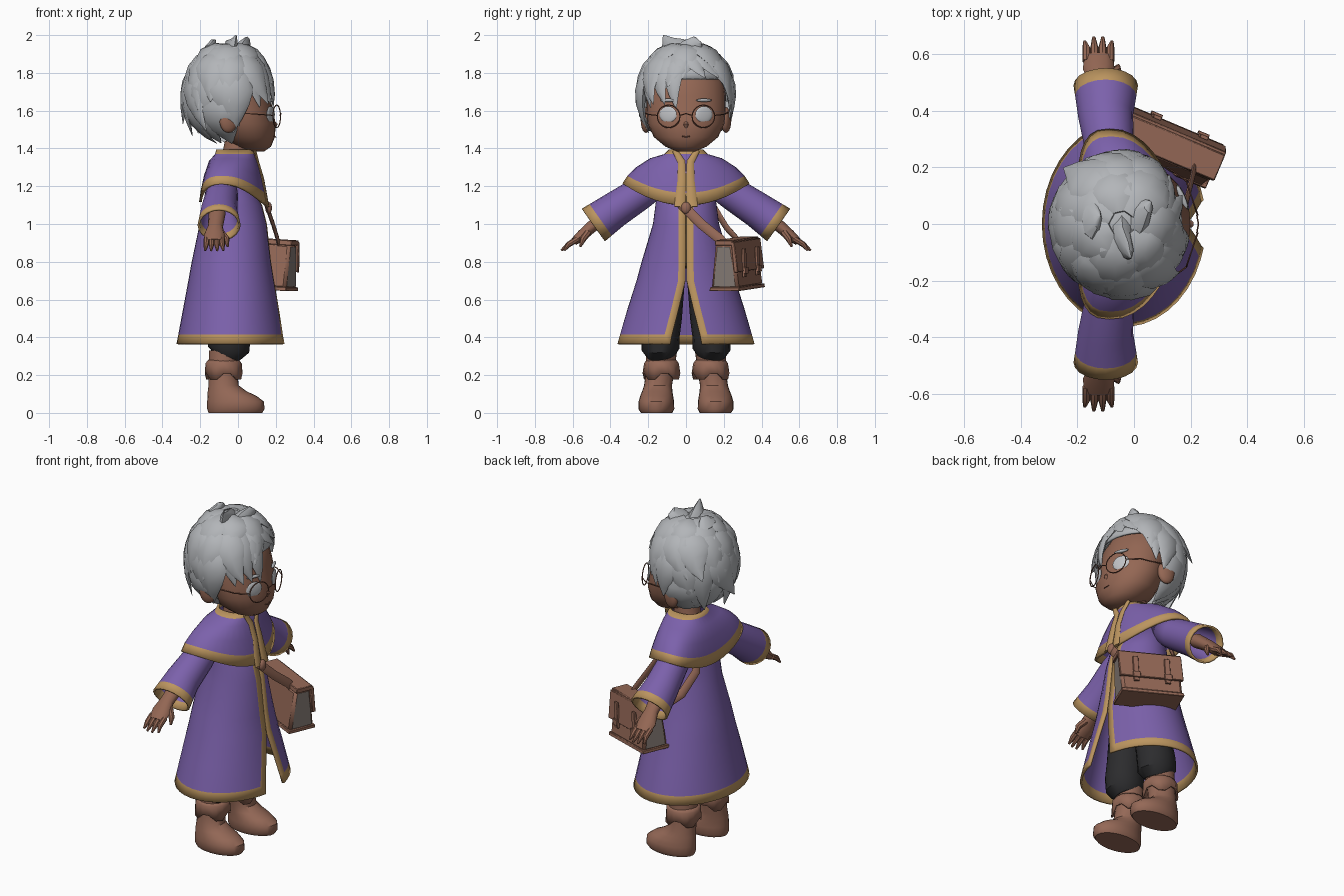
import bpy, bmesh, math, random
from math import sin, cos, pi, radians, asin
from mathutils import Vector, Matrix

random.seed(4)
cube = bpy.data.objects.get("Cube")
if cube:
    bpy.data.objects.remove(cube, do_unlink=True)


def material(name, *rgb):
    m = bpy.data.materials.new(name)
    m.use_nodes = True
    m.diffuse_color = (*rgb, 1)
    m.node_tree.nodes["Principled BSDF"].inputs["Base Color"].default_value = (*rgb, 1)
    return m


PURPLE = material("purple cloth", .2, .12, .41)
GOLD = material("gold trim", .5, .3, .115)
SKIN = material("brown skin", .295, .135, .088)
LEATHER = material("brown leather", .3, .14, .095)
HAIR = material("silver hair", .45, .465, .485)
DARK = material("charcoal cloth", .025, .025, .027)
LINING = material("grey canvas", .24, .2, .18)
EYE = material("pale eye", .54, .55, .57)
RIM = material("brown rim", .17, .07, .045)


def finish(name, bm, mats, thick=0, angle=40):
    bmesh.ops.recalc_face_normals(bm, faces=bm.faces)
    me = bpy.data.meshes.new(name)
    bm.to_mesh(me)
    bm.free()
    for m in mats:
        me.materials.append(m)
    ob = bpy.data.objects.new(name, me)
    bpy.context.collection.objects.link(ob)
    bpy.ops.object.select_all(action='DESELECT')
    ob.select_set(True)
    bpy.context.view_layer.objects.active = ob
    bpy.ops.object.shade_smooth_by_angle(angle=radians(angle))
    if thick:
        mod = ob.modifiers.new("thickness", 'SOLIDIFY')
        mod.thickness = thick
    return ob


def skin_rows(bm, rows, closed=True, caps=True, rule=None):
    """Join rows of points with quads; rule(row, column) gives the material slot."""
    vs = [[bm.verts.new(p) for p in row] for row in rows]
    n = len(rows[0])
    for i in range(len(rows) - 1):
        for j in range(n if closed else n - 1):
            k = (j + 1) % n
            f = bm.faces.new((vs[i][j], vs[i][k], vs[i + 1][k], vs[i + 1][j]))
            f.material_index = rule(i, j) if rule else 0
    if caps:
        bm.faces.new(vs[0])
        bm.faces.new(vs[-1])


def sweep_rows(path, radii, ref, n):
    """Elliptical rings along a path; ref is the second axis, fixed or per point."""
    path = [Vector(p) for p in path]
    rows = []
    for i, p in enumerate(path):
        t = (path[min(i + 1, len(path) - 1)] - path[max(i - 1, 0)]).normalized()
        r = ref(p) if callable(ref) else Vector(ref)
        side = r.cross(t).normalized()
        up = t.cross(side)
        a, b = radii[i]
        rows.append([p + side * a * cos(q) + up * b * sin(q)
                     for q in (2 * pi * k / n for k in range(n))])
    return rows


def sweep(name, path, radii, mat, ref=(1, 0, 0), n=12):
    bm = bmesh.new()
    skin_rows(bm, sweep_rows(path, radii, ref, n))
    return finish(name, bm, [mat])


def ring(z, cx, rx, ry, cy=0, n=24):
    return [(cx + rx * cos(a), cy + ry * sin(a), z)
            for a in (2 * pi * k / n for k in range(n))]


def ball(name, loc, scale, mat, turn=0):
    bm = bmesh.new()
    bmesh.ops.create_uvsphere(bm, u_segments=16, v_segments=10, radius=1, matrix=Matrix.Translation(loc)
                              @ Matrix.Rotation(turn, 4, 'Z') @ Matrix.Diagonal((*scale, 1)))
    return finish(name, bm, [mat])


# Head and neck
bm = bmesh.new()
skin_rows(bm, [ring(*r) for r in [
    (1.385, .09, .05, .05), (1.41, .08, .095, .11), (1.46, .055, .14, .17), (1.53, .04, .16, .203),
    (1.6, .025, .16, .21), (1.68, 0, .17, .21), (1.75, -.02, .175, .2), (1.84, -.04, .14, .15)]])
finish("head", bm, [SKIN])
sweep("neck", [(-.02, 0, 1.28), (.0, 0, 1.43)], [(.08, .08), (.07, .07)], SKIN)
sweep("nose", [(.18, 0, 1.55), (.198, 0, 1.525), (.195, 0, 1.51)], [(.008, .006), (.014, .014), (.006, .006)], SKIN)
sweep("mouth", [(.195, -.02, 1.465), (.2, 0, 1.46), (.195, .02, 1.465)], [(.003, .003)] * 3, RIM, n=6)

# Eyes, brows, ears and spectacles
for s, side in ((1, "left"), (-1, "right")):
    ball(side + "_eye", (.173, s * .095, 1.58), (.009, .05, .044), EYE, s * .42)
    ball(side + "_brow", (.17, s * .095, 1.655), (.01, .045, .009), HAIR, s * .42)
    ball(side + "_ear", (-.05, s * .212, 1.55), (.05, .026, .068), SKIN, s * -.25)
    loop = [(.205 - .02 * cos(a), s * (.092 + .06 * cos(a)), 1.57 + .06 * sin(a))
            for a in (2 * pi * k / 20 for k in range(21))]
    sweep(side + "_spectacle_rim", loop, [(.003, .003)] * 21, RIM, n=6)
    sweep(side + "_spectacle_arm", [(.185, s * .152, 1.575), (.12, s * .2, 1.58), (-.03, s * .222, 1.59)],
          [(.003, .003)] * 3, RIM, (0, 0, 1), 6)
sweep("spectacle_bridge", [(.222, -.032, 1.575), (.228, 0, 1.585), (.222, .032, 1.575)],
      [(.003, .003)] * 3, RIM, n=6)

# Hair cap, open over the face and ears
MID = Vector((-.043, 0, 1.69))
SIZE = Vector((.225, .24, .26))
bm = bmesh.new()
bmesh.ops.create_uvsphere(bm, u_segments=32, v_segments=20, radius=1,
                          matrix=Matrix.Translation(MID) @ Matrix.Diagonal((*SIZE, 1)))
gone = [f for f in bm.faces for c in [f.calc_center_median()]
        if (c.x > .04 and c.z < 1.78) or (c.x > -.1 and c.z < 1.63)]
bmesh.ops.delete(bm, geom=gone, context='FACES')
finish("hair_cap", bm, [HAIR], .012)


# Hair locks laid over the cap, sweeping round with flicked tips
def lock(bm, az, top, low, twist=12, w=.07, out=.1):
    path, radii = [], []
    for k, f in enumerate((.35, .85, 1, .8, .45, .03)):
        t = k / 5
        a, e = radians(az + twist * t * t), radians(top + (low - top) * t)
        d = Vector((cos(e) * cos(a), cos(e) * sin(a), sin(e))) * (1 + out * t ** 3)
        path.append(MID + d * SIZE)
        radii.append((w * f, w * f * .32))
    skin_rows(bm, sweep_rows(path, radii, lambda p: p - MID, 8))


bm = bmesh.new()
rows = [(7, 0, 360, 80, 22, .07), (9, 65, 300, 60, -8, .22), (9, 88, 278, 35, -36, .24),
        (7, 112, 250, 0, -66, .1)]
for count, start, end, top, low, out in rows:
    for k in range(count):
        az = start + (end - start) * k / (count - 1 if end < 360 else count)
        lock(bm, az, top, low + random.uniform(-9, 9), random.uniform(-10, 32),
             random.uniform(.075, .1), out * random.uniform(.3, 1.2))
finish("hair_locks", bm, [HAIR], angle=50)
bm = bmesh.new()
for az, low, twist, w in ((-84, -18, 8, .07), (-62, -15, 14, .07), (-42, -12, 16, .065), (-20, -17, 8, .06),
                          (-8, 8, -14, .06), (10, 17, 14, .06), (28, 17, 16, .06), (44, 5, 14, .06),
                          (66, -20, 4, .07), (84, -22, -4, .07)):
    lock(bm, az, 62, low, twist, w, .09)
finish("fringe", bm, [HAIR], angle=50)
for k, (x, y, z) in enumerate([(-.01, -.12, 2), (-.12, .03, 1.975), (.06, .08, 1.96)]):
    sweep(f"crown_tuft_{k + 1}", [(x * .6 - .04, y * .2, 1.87), (x - .03, y * .55, 1.935),
                                  (x - .01, y * .8, 1.96), (x, y, z)],
          [(.1, .06), (.07, .035), (.04, .02), (.003, .003)], HAIR, n=8)

# Shoulder cape with gold hem and collar
bm = bmesh.new()
levels = [(1.395, -.015, .1, .09, 0, 0), (1.37, -.015, .106, .115, 0, 0), (1.348, -.025, .128, .19, .015, .02),
          (1.3, -.028, .152, .265, .05, .04), (1.255, -.027, .17, .31, .09, .055), (1.215, -.026, .18, .337, .115, .06)]
cape = []
for z, cx, rx, ry, drop, back in levels:
    row = []
    for x, y, h in ring(z, cx, rx, ry, n=36):
        c = (x - cx) / rx
        wide = math.copysign(abs(c) ** .8, c)
        row.append((cx + rx * wide - back * (y / ry) ** 2, y, h - drop * c * c * (1 if c > 0 else .85)))
    cape.append(row)
skin_rows(bm, cape, caps=False, rule=lambda i, j: int(i in (0, 4)))
finish("shoulder_cape", bm, [PURPLE, GOLD], .014)
for s, side in ((1, "left"), (-1, "right")):
    sweep(side + "_cape_trim", [(.088, s * .06, 1.39), (.103, s * .024, 1.33), (.13, s * .022, 1.24),
                                (.158, s * .033, 1.09)],
          [(.014, .008), (.02, .008), (.022, .008), (.03, .008)], GOLD, n=8)
ball("cape_clasp", (.162, 0, 1.085), (.018, .026, .032), LEATHER)

# Long robe, split at the front, with gold edges
robe = []
for z, cx, rx, ry, gap in [
        (1.28, -.06, .09, .14, .002), (1.1, -.03, .158, .162, .002), (1, -.025, .178, .175, .002),
        (.8, -.035, .21, .235, .002), (.7, -.036, .227, .262, .004), (.55, -.036, .255, .31, .04),
        (.415, -.036, .28, .35, .075), (.365, -.036, .29, .364, .085)]:
    a0, a1 = asin(gap / ry), asin((gap + .038) / ry)
    angles = [a0] + [a1 + (2 * pi - 2 * a1) * k / 34 for k in range(35)] + [2 * pi - a0]
    robe.append([(cx + rx * cos(a), ry * sin(a), z) for a in angles])
bm = bmesh.new()
skin_rows(bm, robe, closed=False, caps=False, rule=lambda i, j: int(i == 6 or j in (0, 35)))
finish("robe", bm, [PURPLE, GOLD], .012)

for s, side in ((1, "left"), (-1, "right")):
    # Sleeve with cuff
    bm = bmesh.new()
    path = [(-.08, s * .13, 1.23), (-.085, s * .25, 1.158), (-.1, s * .38, 1.073),
            (-.1, s * .452, 1.022), (-.1, s * .49, .995)]
    skin_rows(bm, sweep_rows(path, [(.07, .07), (.088, .085), (.095, .097), (.102, .108), (.106, .114)],
                             (1, 0, 0), 20), caps=False, rule=lambda i, j: int(i == 3))
    finish(side + "_sleeve", bm, [PURPLE, GOLD], .012)

    # Hand
    sweep(side + "_hand", [(-.11, s * .4, 1.06), (-.12, s * .5, .985), (-.125, s * .55, .94), (-.125, s * .595, .905)],
          [(.04, .045), (.032, .04), (.03, .056), (.02, .05)], SKIN)
    for k in range(4):
        x = -.168 + .028 * k
        tip = .66 if k in (1, 2) else .645
        sweep(f"{side}_finger_{k + 1}", [(x, s * .575, .92), (x, s * .62, .893), (x - .006 + .004 * k, s * tip, .86)],
              [(.016, .015), (.015, .015), (.006, .006)], SKIN, n=8)
    sweep(side + "_thumb", [(-.09, s * .52, .955), (-.06, s * .545, .92), (-.055, s * .56, .88)],
          [(.02, .02), (.017, .017), (.006, .006)], SKIN, n=8)

    # Trouser leg
    sweep(side + "_trouser_leg", [(-.06, s * .13, .3), (-.05, s * .135, .335), (-.045, s * .135, .4),
                                  (-.04, s * .12, .5), (-.035, s * .085, .85)],
          [(.075, .075), (.1, .11), (.1, .112), (.098, .105), (.09, .1)], DARK, n=16)

    # Boot, lofted from sole to shaft, with a zigzag turned cuff
    bm = bmesh.new()
    skin_rows(bm, [ring(z, cx, rx, ry, s * cy) for z, cx, rx, ry, cy in [
        (0, -.014, .142, .083, .156), (.02, -.011, .152, .095, .157), (.06, -.013, .15, .094, .157),
        (.09, -.032, .13, .087, .155), (.115, -.058, .102, .08, .152), (.145, -.076, .08, .074, .148),
        (.22, -.08, .076, .075, .137), (.33, -.07, .084, .083, .13)]])
    finish(side + "_boot", bm, [LEATHER])
    bm = bmesh.new()
    cuff = [ring(.28, -.077, .082, .08, s * .13, 16), ring(.262, -.076, .096, .092, s * .13, 16),
            [(x, y, z + (.028 if k % 4 < 2 else -.005)) for k, (x, y, z) in
             enumerate(ring(.182, -.076, .1, .1, s * .13, 16))]]
    skin_rows(bm, cuff, caps=False)
    finish(side + "_boot_cuff", bm, [LEATHER], .01)

# Satchel: body with canvas ends, flap, buckles
PLACE = Matrix.Translation((.13, .268, .8)) @ Matrix.Rotation(-.4, 4, 'Z') @ Matrix.Rotation(.06, 4, 'Y')


def box(name, loc, size, mats, flare=0):
    bm = bmesh.new()
    bmesh.ops.create_cube(bm, size=1, matrix=Matrix.Translation(loc) @ Matrix.Diagonal((*size, 1)))
    for f in bm.faces:
        f.material_index = int(len(mats) > 1 and abs(f.normal.x) > .9)
    for v in bm.verts:
        v.co.y *= 1 - flare * v.co.z
    bmesh.ops.bevel(bm, geom=bm.edges[:], offset=min(size) * .12, segments=1, affect='EDGES')
    bm.transform(PLACE)
    return finish(name, bm, mats)


box("satchel_body", (0, 0, -.015), (.345, .125, .24), [LEATHER, LINING], 2)
box("satchel_base", (0, 0, -.135), (.355, .132, .02), [LEATHER], 2)
box("satchel_lid", (0, .005, .11), (.36, .13, .028), [LEATHER], 2)
box("satchel_flap", (0, .066, .035), (.36, .022, .16), [LEATHER], 1.5)
for x in (-.09, .09):
    box("satchel_buckle_strap", (x, .082, .0), (.03, .014, .15), [LEATHER])
    box("satchel_buckle", (x, .091, -.04), (.042, .012, .035), [LEATHER])

# Shoulder strap, front and back
sweep("strap_front", [(.09, -.1, 1.22), (.15, -.02, 1.1), (.185, .08, 1.0), (.21, .18, .92), (.22, .22, .87)],
      [(.026, .009)] * 5, LEATHER, n=8)
sweep("strap_back", [(-.14, .1, 1.22), (-.165, .14, 1.1), (-.12, .215, .98), (-.04, .28, .91), (.0, .31, .85)],
      [(.024, .009)] * 5, LEATHER, lambda p: p - Vector((-.03, 0, p.z)), 8)
